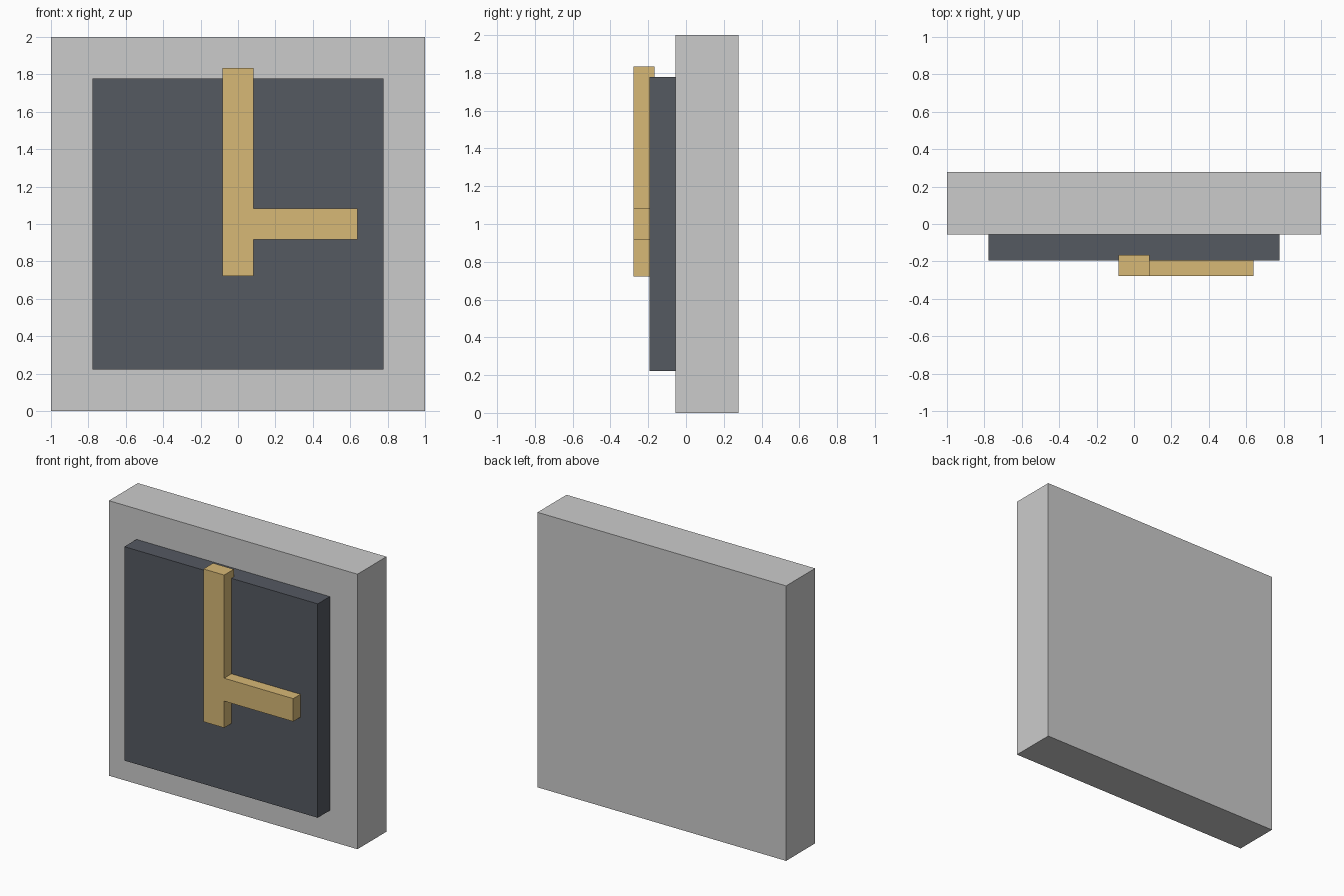
import bpy

if "Cube" in bpy.data.objects:
    bpy.data.objects.remove(bpy.data.objects["Cube"])

U = 1 / 36  # design grid unit

# Outline in (x, z) grid units, extruded along y from y0 (front) to y1 (back)
def extrude_profile(name, outline, y0, y1, colour=None):
    n = len(outline)
    verts = [(x * U, y * U, z * U) for y in (y0, y1) for x, z in outline]
    faces = [tuple(range(n)), tuple(reversed(range(n, 2 * n)))]
    faces += [(i, i + n, (i + 1) % n + n, (i + 1) % n) for i in range(n)]
    mesh = bpy.data.meshes.new(name)
    mesh.from_pydata(verts, [], faces)
    obj = bpy.data.objects.new(name, mesh)
    bpy.context.collection.objects.link(obj)
    if colour:
        mat = bpy.data.materials.new(name + "_colour")
        mat.diffuse_color = colour
        mat.use_nodes = True
        mat.node_tree.nodes["Principled BSDF"].inputs["Base Color"].default_value = mat.diffuse_color
        mesh.materials.append(mat)
    return obj

def rect(x0, x1, z0, z1):
    return [(x0, z0), (x1, z0), (x1, z1), (x0, z1)]

# Square clock body
extrude_profile("clock_body", rect(-36, 36, 0, 72), -2, 10)

# Raised dark dial
extrude_profile("clock_dial", rect(-28, 28, 8, 64), -7, -2, (0.09, 0.1, 0.12, 1))

# Joined minute and hour hands, slightly sunk into the dial
hands = [(-3, 26), (3, 26), (3, 33), (23, 33), (23, 39), (3, 39), (3, 66), (-3, 66)]
extrude_profile("clock_hands", hands, -10, -6, (0.68, 0.48, 0.18, 1))
